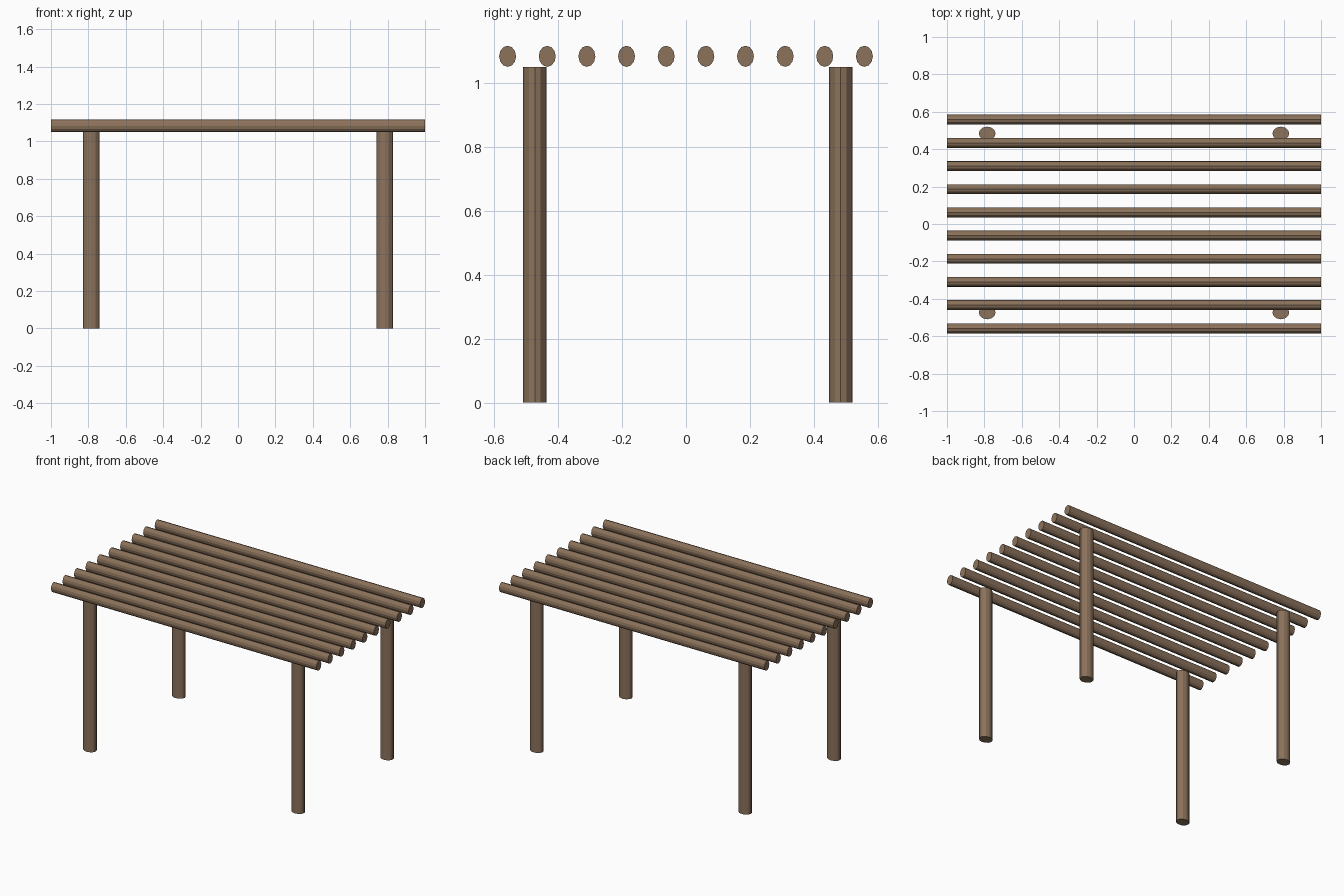
import bpy
import math

if "Cube" in bpy.data.objects:
    bpy.data.objects.remove(bpy.data.objects["Cube"])

SIDES = 12

wood = bpy.data.materials.new("brown wood")
wood.diffuse_color = (0.262, 0.171, 0.107, 1.0)
wood.use_nodes = True
wood.node_tree.nodes["Principled BSDF"].inputs["Base Color"].default_value = wood.diffuse_color


def pole(name, location, size, rotation=(0, 0, 0)):
    """Oval pole; size is width, depth and length along its own axis."""
    bpy.ops.mesh.primitive_cylinder_add(vertices=SIDES, radius=0.5, depth=1,
                                        location=location, rotation=rotation)
    obj = bpy.context.object
    obj.name = name
    obj.scale = size
    bpy.ops.object.transform_apply(location=False, rotation=True, scale=True)
    obj.data.materials.append(wood)
    return obj


# Four upright posts
POST_H = 1.05
for side, x in (("left", -0.785), ("right", 0.785)):
    for end, y in (("front", -0.473), ("back", 0.484)):
        pole(f"{end}_{side}_post", (x, y, POST_H / 2), (0.09, 0.073, POST_H))

# Ten roof poles running left to right
COUNT = 10
for i in range(COUNT):
    y = -0.558 + i * 1.116 / (COUNT - 1)
    pole(f"roof_pole_{i + 1}", (0, y, 1.083), (0.066, 0.053, 2.0),
         (0, math.pi / 2, 0))
